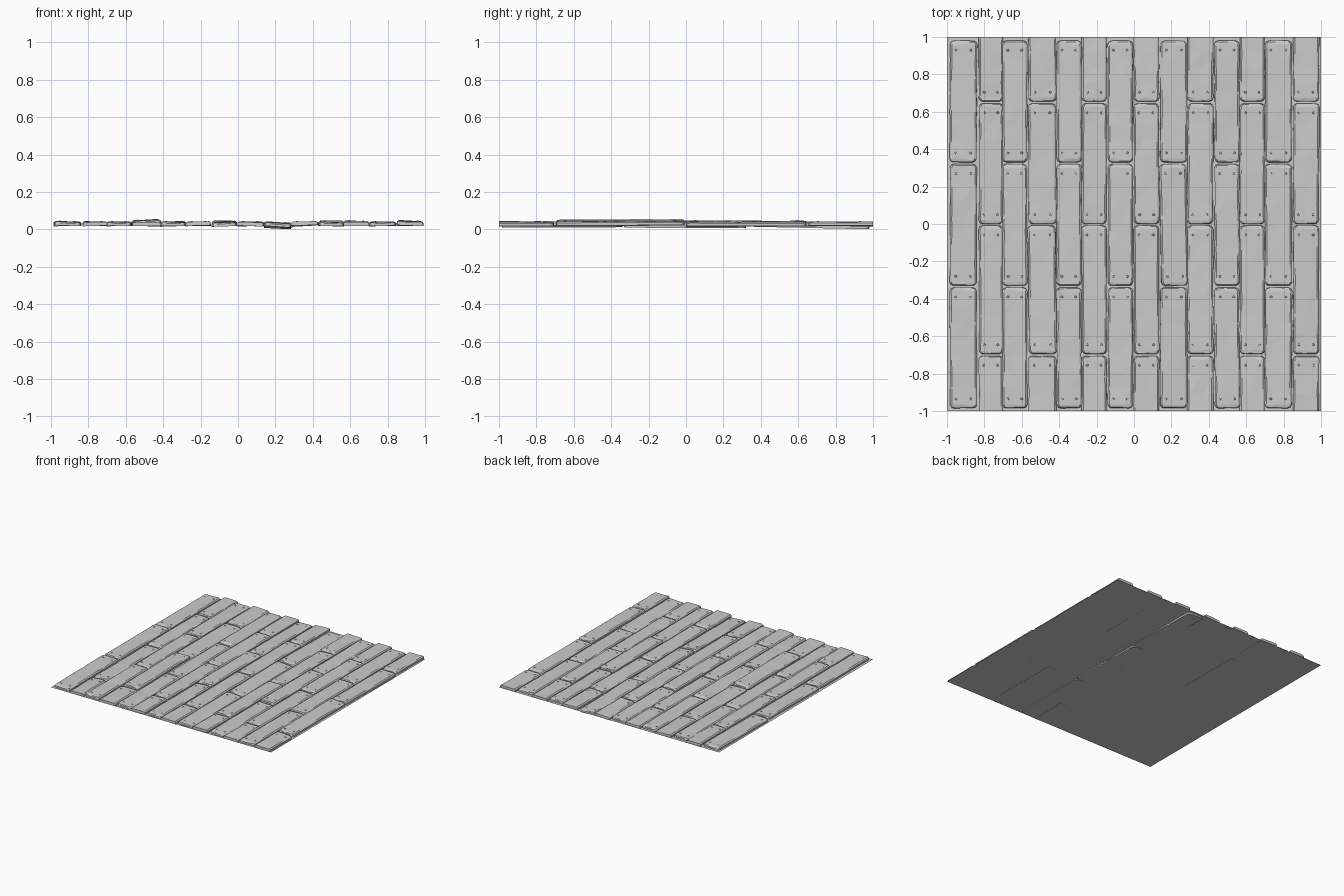
import bpy, bmesh, random
from mathutils import Matrix, Vector

if "Cube" in bpy.data.objects:
    bpy.data.objects.remove(bpy.data.objects["Cube"])

random.seed(7)

COLS = [(-.985, -.84), (-.83, -.70), (-.705, -.57), (-.565, -.415), (-.415, -.28),
        (-.28, -.145), (-.14, -.005), (-.002, .135), (.14, .285), (.285, .425),
        (.43, .565), (.565, .70), (.70, .845), (.85, .99)]
EVEN_ROWS = [(.33, .98), (-.33, .32), (-.985, -.34)]
ODD_ROWS = [(.655, 1), (0, .645), (-.695, -.008), (-1, -.705)]
BOTTOM, TOP, EDGE = .018, .039, .007

# loose planks: (column, row) -> lift, roll, pitch, yaw
LOOSE = {(3, 2): (.011, -.05, .004, .012), (8, 0): (-.007, .05, -.022, 0),
         (8, 1): (-.004, .09, -.004, .02), (8, 2): (-.003, .07, .004, 0),
         (9, 1): (.0, -.06, .004, -.01), (13, 2): (.007, .05, .002, 0),
         (10, 1): (.007, 0, 0, 0), (11, 1): (.006, .03, 0, 0),
         (6, 1): (.006, 0, .003, 0)}


def finish(name, bm):
    bmesh.ops.recalc_face_normals(bm, faces=bm.faces)
    me = bpy.data.meshes.new(name)
    bm.to_mesh(me)
    bm.free()
    ob = bpy.data.objects.new(name, me)
    bpy.context.collection.objects.link(ob)
    return ob


def stations(y0, y1):
    """(y, side inset, top drop) along a plank; rounded unless cut by the panel edge."""
    out = [(y0, 0, 0)] if y0 <= -1 else [(y0, .02, EDGE), (y0 + .006, .007, .002), (y0 + .02, 0, 0)]
    end = [(y1, 0, 0)] if y1 >= 1 else [(y1 - .02, 0, 0), (y1 - .006, .007, .002), (y1, .02, EDGE)]
    a, b = out[-1][0], end[0][0]
    n = max(3, round((b - a) / .09))
    out += [(a + (b - a) * i / n, random.uniform(0, .003), 0) for i in range(1, n)]
    return out + end


def plank(name, x0, x1, y0, y1, pose, nail_bm):
    lift, roll, pitch, yaw = pose
    mid = Vector(((x0 + x1) / 2, (y0 + y1) / 2, (TOP + BOTTOM) / 2))
    half = (x1 - x0) / 2
    m = (Matrix.Translation(mid + Vector((0, 0, lift))) @ Matrix.Rotation(yaw, 4, 'Z')
         @ Matrix.Rotation(pitch, 4, 'X') @ Matrix.Rotation(roll, 4, 'Y'))
    h = (TOP - BOTTOM) / 2
    bm = bmesh.new()
    rings = []
    for y, inset, drop in stations(y0, y1):
        w = half - inset
        j = lambda: random.uniform(-.0018, .0012)
        t = h - drop
        s = random.uniform(-.3, .3) * half
        prof = [(-w, -h), (-w, t - EDGE), (-w + .009, t + j()), (s, t + j()),
                (w - .009, t + j()), (w, t - EDGE), (w, -h)]
        ring = []
        for x, z in prof:
            p = m @ Vector((x, y - mid.y, z))
            p.x = max(-1, min(1, p.x))
            if abs(y) >= 1:
                p.y = y
            ring.append(bm.verts.new(p))
        rings.append(ring)
    for a, b in zip(rings, rings[1:]):
        for i in range(7):
            k = (i + 1) % 7
            bm.faces.new((a[i], a[k], b[k], b[i]))
    bm.faces.new(rings[0])
    bm.faces.new(rings[-1])
    bmesh.ops.triangulate(bm, faces=[f for f in bm.faces if len(f.verts) == 4])
    finish(name, bm)

    # two nail heads at each full end
    for y, cut, d in ((y0, y0 <= -1, .05), (y1, y1 >= 1, -.05)):
        if cut:
            continue
        for sx in (-1, 1):
            at = Vector((sx * half * .55, y + d - mid.y, h + .0005))
            bmesh.ops.create_cone(nail_bm, cap_ends=True, segments=6, radius1=.007,
                                  radius2=.005, depth=.004, matrix=m @ Matrix.Translation(at))


# backing sheet
bm = bmesh.new()
bmesh.ops.create_grid(bm, x_segments=1, y_segments=1, size=1, matrix=Matrix.Translation((0, 0, .017)))
finish("backing_sheet", bm)

# staggered planks and their nails
nails = bmesh.new()
for c, (x0, x1) in enumerate(COLS):
    for r, (y0, y1) in enumerate(ODD_ROWS if c % 2 else EVEN_ROWS):
        u = random.uniform
        pose = LOOSE.get((c, r), (u(-.001, .003), u(-.04, .04), u(-.005, .005), u(-.008, .008)))
        plank(f"plank_{c}_{r}", x0, x1, y0, y1, pose, nails)
finish("nails", nails)
